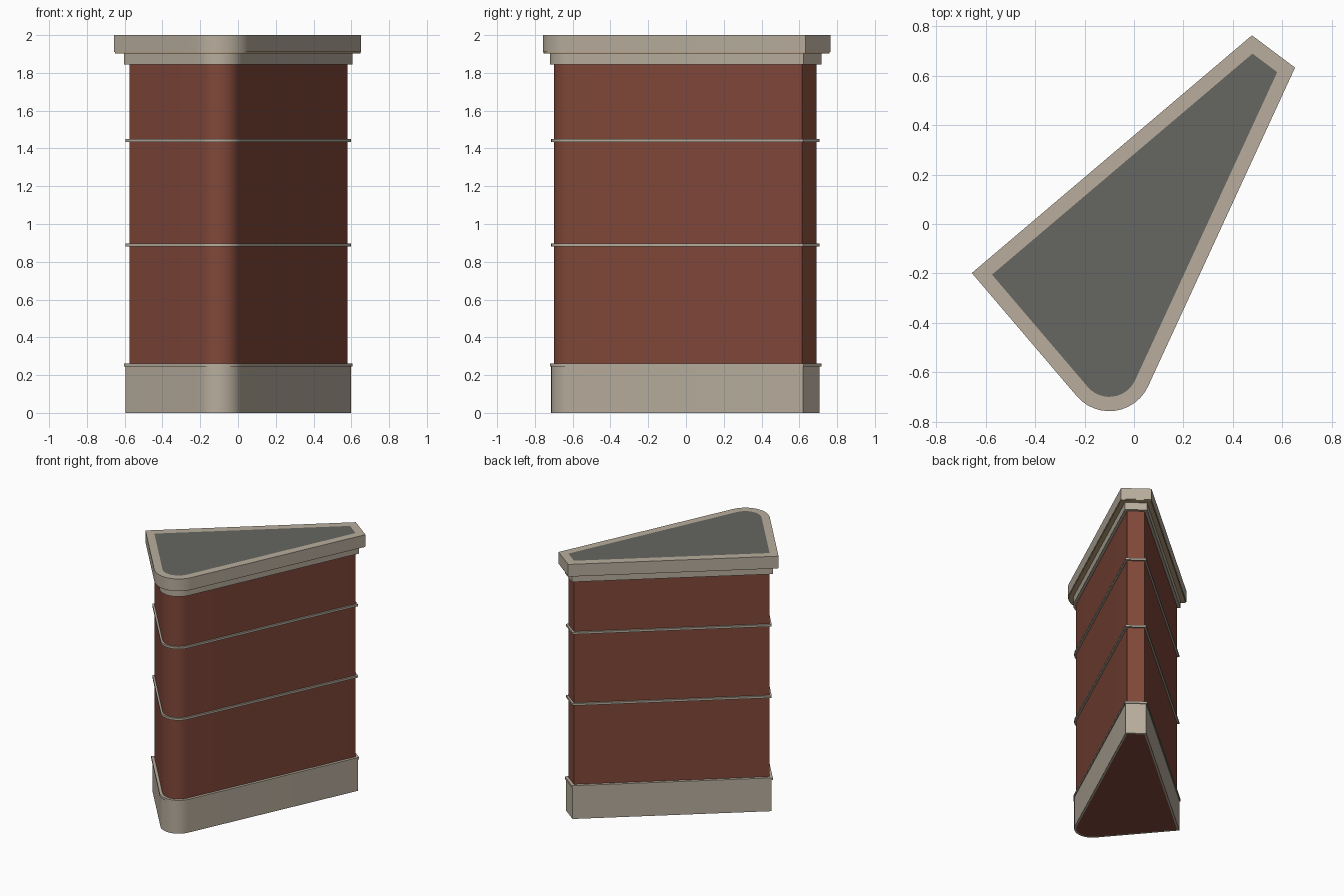
import bpy, math
from mathutils import Vector, geometry

cube = bpy.data.objects.get("Cube")
if cube:
    bpy.data.objects.remove(cube, do_unlink=True)


def material(name, rgb):
    m = bpy.data.materials.new(name)
    m.use_nodes = True
    m.diffuse_color = (*rgb, 1)
    m.node_tree.nodes["Principled BSDF"].inputs["Base Color"].default_value = (*rgb, 1)
    return m


brick = material("red brick", (0.22, 0.065, 0.042))
stone = material("pale stone", (0.48, 0.42, 0.34))
tan = material("tan stone", (0.50, 0.37, 0.21))
slate = material("grey roofing", (0.133, 0.136, 0.122))

# Wedge-shaped plan: three sharp corners and one rounded nose
WEST, NORTH, EAST = Vector((-0.575, -0.205)), Vector((0.48, 0.69)), Vector((0.58, 0.615))
NOSE, RADIUS, STEPS = Vector((-0.10, -0.585)), 0.115, 12
START, END = math.radians(220.3), math.radians(335)


def nose_point(i, r):
    a = START + (END - START) * i / STEPS
    return NOSE + r * Vector((math.cos(a), math.sin(a)))


def outline(offset):
    """Plan outline pushed outwards by offset, counter-clockwise."""
    arc = [nose_point(i, RADIUS + offset) for i in range(STEPS + 1)]
    base = [nose_point(STEPS, RADIUS), EAST, NORTH, WEST, nose_point(0, RADIUS)]
    lines = []
    for a, b in zip(base, base[1:]):
        d = (b - a).normalized()
        n = Vector((d.y, -d.x)) * offset
        lines.append((a + n, b + n))
    corners = []
    for (a, b), (c, d) in zip(lines, lines[1:]):
        # Meeting point of two neighbouring walls
        u, v = b - a, d - c
        t = (c - a).cross(v) / u.cross(v)
        corners.append(a + u * t)
    return arc + corners


def make(name, verts, faces, mat):
    me = bpy.data.meshes.new(name)
    me.from_pydata(verts, [], faces)
    me.materials.append(mat)
    ob = bpy.data.objects.new(name, me)
    bpy.context.collection.objects.link(ob)
    bpy.ops.object.select_all(action='DESELECT')
    ob.select_set(True)
    bpy.context.view_layer.objects.active = ob
    bpy.ops.object.shade_smooth_by_angle(angle=math.radians(30))
    return ob


def prism(name, offset, z0, z1, mat):
    pts = outline(offset)
    n = len(pts)
    verts = [(p.x, p.y, z) for z in (z0, z1) for p in pts]
    faces = [(i, (i + 1) % n, n + (i + 1) % n, n + i) for i in range(n)]
    faces += [tuple(reversed(range(n))), tuple(range(n, 2 * n))]
    return make(name, verts, faces, mat)


def ring(name, offset, z0, z1, mat):
    """Band wrapped around the walls."""
    inner, outer = outline(0), outline(offset)
    n = len(inner)
    loops = [(inner, z0), (outer, z0), (outer, z1), (inner, z1)]
    verts = [(p.x, p.y, z) for pts, z in loops for p in pts]
    faces = []
    for k in range(4):
        a, b = k * n, (k + 1) % 4 * n
        faces += [(a + i, a + (i + 1) % n, b + (i + 1) % n, b + i) for i in range(n)]
    return make(name, verts, faces, mat)


# Walls and roof
prism("brick_walls", 0, 0, 1.95, brick)
prism("flat_roof", 0, 1.95, 2.0, slate)

# Base
ring("plinth", 0.014, 0, 0.245, stone)
ring("plinth_cap", 0.021, 0.245, 0.262, stone)

# Floor belts
for label, z in (("lower", 0.88), ("upper", 1.434)):
    ring(label + "_belt", 0.014, z, z + 0.016, stone)

# Cornice
ring("frieze", 0.021, 1.845, 1.903, stone)
ring("cornice_bed", 0.054, 1.903, 1.91, tan)
ring("cornice", 0.058, 1.91, 2.0, stone)
